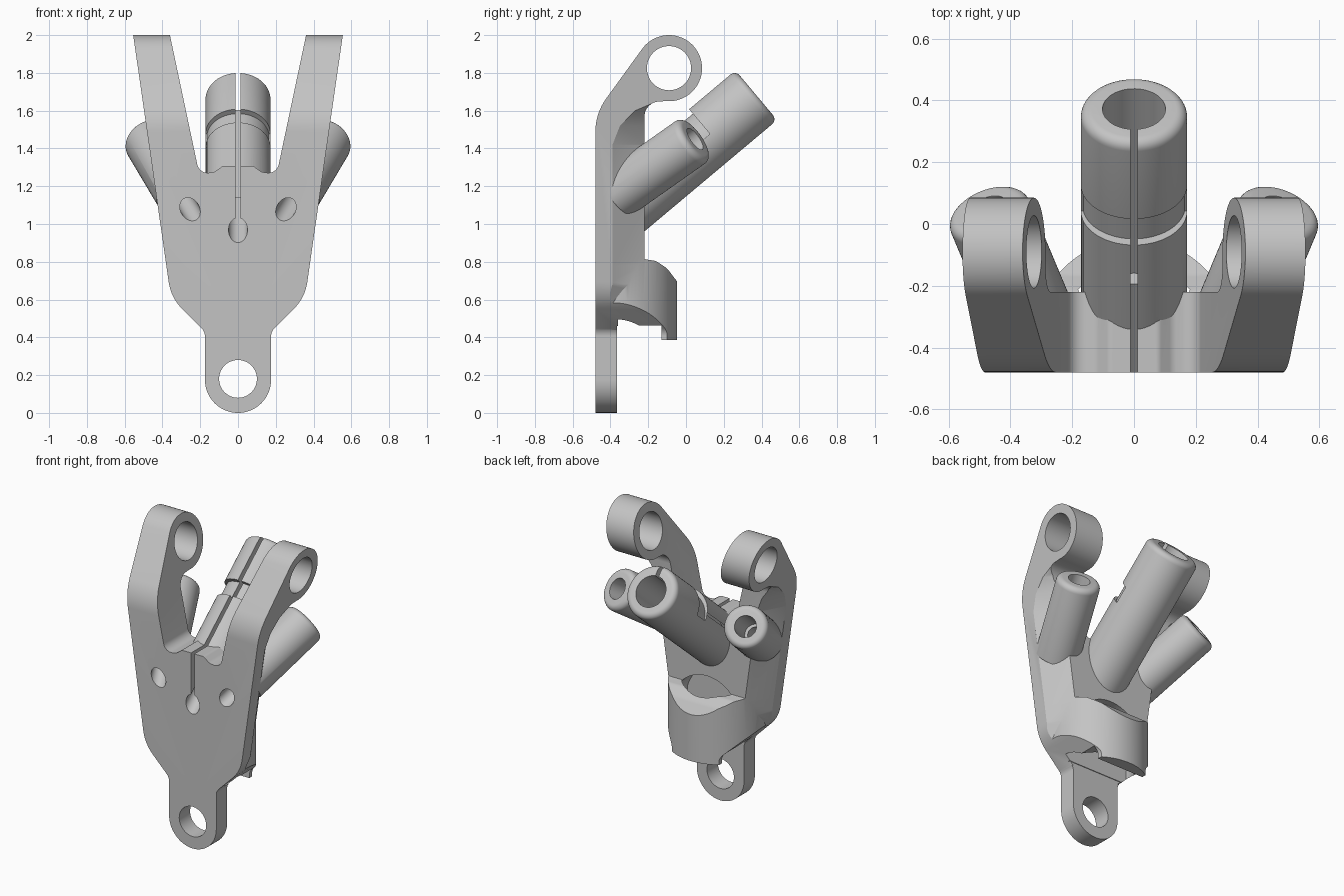
import bpy, bmesh, math
from mathutils import Vector

if "Cube" in bpy.data.objects:
    bpy.data.objects.remove(bpy.data.objects["Cube"])

grey = bpy.data.materials.new("plain grey")
grey.diffuse_color = (0.55, 0.55, 0.55, 1)
grey.use_nodes = True
grey.node_tree.nodes["Principled BSDF"].inputs["Base Color"].default_value = grey.diffuse_color


def make(name, bm):
    bmesh.ops.remove_doubles(bm, verts=bm.verts, dist=1e-5)
    bmesh.ops.recalc_face_normals(bm, faces=bm.faces)
    me = bpy.data.meshes.new(name)
    bm.to_mesh(me)
    bm.free()
    me.materials.append(grey)
    ob = bpy.data.objects.new(name, me)
    bpy.context.collection.objects.link(ob)
    return ob


def rounded(pts, n=8):
    """Polygon of (a, b, radius) with rounded corners."""
    out = []
    for i, (a, b, r) in enumerate(pts):
        p = Vector((a, b))
        if r == 0:
            out.append((a, b))
            continue
        u = (Vector(pts[i - 1][:2]) - p).normalized()
        v = (Vector(pts[(i + 1) % len(pts)][:2]) - p).normalized()
        half = u.angle(v) / 2
        c = p + (u + v).normalized() * (r / math.sin(half))
        s, e = p + u * (r / math.tan(half)) - c, p + v * (r / math.tan(half)) - c
        out += [tuple(c + s.lerp(e, k / n).normalized() * r) for k in range(n + 1)]
    return out


def arc(ca, cb, r, a0, a1, n):
    return [(ca + r * math.cos(math.radians(a0 + (a1 - a0) * k / n)),
             cb + r * math.sin(math.radians(a0 + (a1 - a0) * k / n)), 0) for k in range(n + 1)]


def loft(name, rings):
    bm = bmesh.new()
    vs = [[bm.verts.new(p) for p in ring] for ring in rings]
    n = len(vs[0])
    for r0, r1 in zip(vs, vs[1:]):
        for i in range(n):
            j = (i + 1) % n
            bm.faces.new((r0[i], r0[j], r1[j], r1[i]))
    bm.faces.new(vs[0][::-1])
    bm.faces.new(vs[-1])
    return make(name, bm)


def prism_y(name, pts, y0, y1):
    return loft(name, [[(a, y, b) for a, b in pts] for y in (y0, y1)])


def prism_x(name, pts, x0, x1):
    return loft(name, [[(x, a, b) for a, b in pts] for x in (x0, x1)])


def lathe(name, base, direction, profile, n=64):
    """Solid of revolution from (distance, radius) pairs along a direction."""
    d = Vector(direction).normalized()
    u = d.orthogonal().normalized()
    w = d.cross(u)
    return loft(name, [[Vector(base) + d * t + (u * math.cos(k * math.tau / n) + w * math.sin(k * math.tau / n)) * r
                        for k in range(n)] for t, r in profile])


def boolean(ob, other, op):
    m = ob.modifiers.new("bool", 'BOOLEAN')
    m.operation, m.solver, m.object = op, 'EXACT', other
    bpy.context.view_layer.objects.active = ob
    bpy.ops.object.modifier_apply(modifier=m.name)
    bpy.data.objects.remove(other)


def tube_profile(length, r, f=0.035):
    return [(0, r)] + [(length - f + f * math.sin(a), r - f + f * math.cos(a))
                       for a in [k * math.pi / 12 for k in range(7)]]


# Side profile: thin lug, thick body, arm sweeping back to the eye
eye = (-0.09, 1.825)
side = rounded([(-0.48, -0.1, 0), (-0.365, -0.1, 0), (-0.365, 0.46, 0), (-0.22, 0.46, 0),
                (-0.22, 1.645, 0.08)] + arc(*eye, 0.175, -95, 145, 48) + [(-0.48, 1.585, 0.3)])
bracket = prism_x("bracket", side, -0.8, 0.8)

# Slanted relief along the outer back edges
for s in (1, -1):
    rings = []
    for z, xe, ye in ((0.44, 0.19, -0.39), (0.55, 0.31, -0.39), (0.68, 0.365, -0.39), (0.78, 0.38, -0.39),
                      (1.42, 0.472, -0.39), (1.52, 0.486, -0.35), (1.6, 0.498, -0.27), (1.648, 0.506, -0.16)):
        rings.append([(s * (xe + 0.05), ye - 0.085, z), (s * (xe - 0.15), ye + 0.255, z),
                      (s * (xe + 0.5), ye + 0.255, z), (s * (xe + 0.5), ye - 0.085, z)])
    boolean(bracket, loft("relief", rings), 'DIFFERENCE')

# Curved cradle at the lower back
cradle = lathe("cradle", (0, -0.37, 0.3), (0, 0, 1), [(0, 0.322), (0.7, 0.322)], 96)
cradle_side = rounded([(-0.40, 0.462, 0), (-0.13, 0.462, 0), (-0.13, 0.385, 0), (-0.02, 0.385, 0),
                       (-0.02, 0.66, 0), (-0.1, 0.765, 0.08), (-0.16, 0.805, 0.05), (-0.23, 0.815, 0.03),
                       (-0.25, 0.88, 0), (-0.40, 0.88, 0)])
boolean(cradle, prism_x("cradle_shape", cradle_side, -0.6, 0.6), 'INTERSECT')
boolean(bracket, cradle, 'UNION')

# Front outline: bottom lug, flared body and forked arms
right = [(0.175, 0.43, 0.06), (0.355, 0.61, 0.25), (0.562, 2.05, 0), (0.371, 2.05, 0),
         (0.205, 1.265, 0.055), (0.125, 1.275, 0.05), (0.08, 1.308, 0.03)]
left = [(-x, z, r) for x, z, r in reversed(right)]
boolean(bracket, prism_y("front_shape", rounded(arc(0, 0.175, 0.175, 180, 360, 32) + right + left), -0.7, 0.3),
        'INTERSECT')

# Hollow inside the cradle, arched into the body
hollow = lathe("hollow", (0, -0.37, 0.2), (0, 0, 1), [(0, 0.24), (0.8, 0.24)], 96)
arch = rounded([(-0.25, 0.1, 0), (0.25, 0.1, 0)] + arc(0, 0.64, 0.25, 0, 180, 32))
boolean(hollow, prism_y("arch", arch, -0.36, 0.2), 'INTERSECT')
boolean(bracket, hollow, 'DIFFERENCE')

# Central tube, with a shallow crescent groove on its upper half
c, sn = math.cos(math.radians(40)), math.sin(math.radians(40))
tip = Vector((0, 0.372, 1.682))
d = Vector((0, c, sn))
up = Vector((0, -sn, c))


def upper_box(name, t0, t1, w, top):
    corners = [tip + d * t + up * h for t, h in ((t0, 0), (t1, 0), (t1, top), (t0, top))]
    return prism_x(name, [(p.y, p.z) for p in corners], -w, w)


tube = lathe("central_tube", tip - d * 0.945, d, tube_profile(0.945, 0.172), 72)
groove = upper_box("groove", -0.43, -0.32, 0.4, 0.4)
boolean(groove, lathe("groove_core", tip - d * 0.6 - up * 0.025, d, [(0, 0.166), (0.6, 0.166)]), 'DIFFERENCE')
boolean(tube, groove, 'DIFFERENCE')
boolean(bracket, tube, 'UNION')

# Pair of splayed side tubes with stepped bores
for s in (1, -1):
    sd = Vector((s * 0.324, 0.773, 0.545)).normalized()
    end = Vector((s * 0.475, 0.048, 1.45))
    boolean(bracket, lathe("side_tube", end - sd * 0.53, sd, tube_profile(0.53, 0.137)), 'UNION')
    boolean(bracket, lathe("side_bore", end - sd * 0.9, sd,
                           [(0, 0.05), (0.55, 0.05), (0.551, 0.068), (1.0, 0.068)], 48), 'DIFFERENCE')

# Central bore and clamping slit
boolean(bracket, lathe("central_bore", tip - d * 1.4, d,
                       [(0, 0.05), (0.62, 0.05), (0.621, 0.102), (1.5, 0.102)]), 'DIFFERENCE')
boolean(bracket, upper_box("slit", -1.3, 0.1, 0.012, 0.6), 'DIFFERENCE')

# Holes through the arm eyes and the bottom lug
boolean(bracket, lathe("eye_bore", (-0.8, *eye), (1, 0, 0), [(0, 0.117), (1.6, 0.117)]), 'DIFFERENCE')
boolean(bracket, lathe("lug_bore", (0, -0.6, 0.18), (0, 1, 0), [(0, 0.1), (0.35, 0.1)]), 'DIFFERENCE')

# Smooth curved faces, keep edges sharp
bpy.ops.object.select_all(action='DESELECT')
bracket.select_set(True)
bpy.context.view_layer.objects.active = bracket
bpy.ops.object.shade_smooth_by_angle(angle=math.radians(28))
